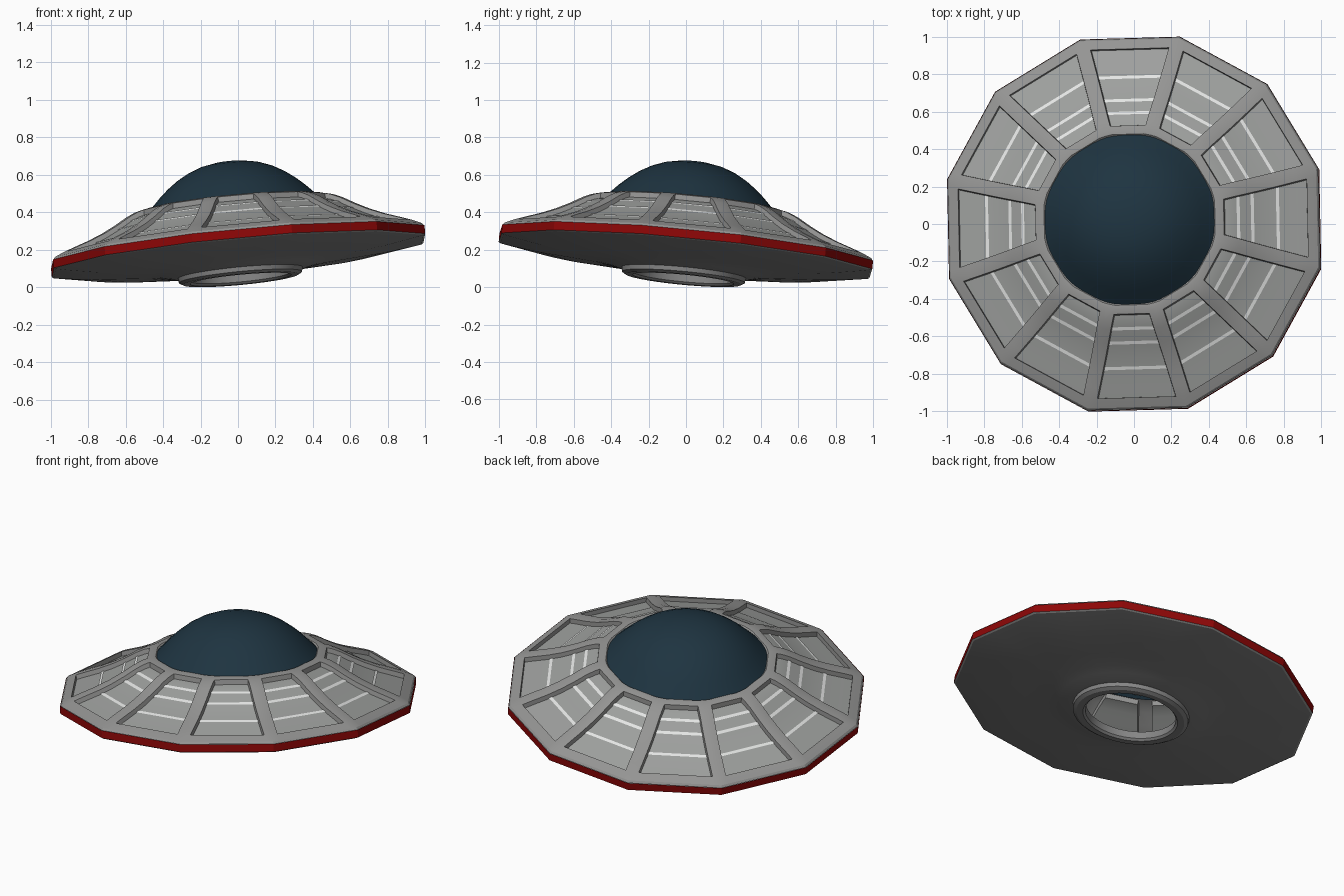
import bpy, bmesh, math
from mathutils import Matrix, Vector

if "Cube" in bpy.data.objects:
    bpy.data.objects.remove(bpy.data.objects["Cube"])

T15 = math.tan(math.radians(15))
RIB = 0.04          # half width of a rib
DROP = 0.028        # panel recess depth
TAPER = 0.003       # slope of the recess walls

# The whole craft leans towards back left
tilt = Vector((0, 0, 1)).rotation_difference(Vector((-0.095, 0.095, 1))).to_matrix().to_4x4()
POSE = Matrix.Translation((0, 0, 0.2)) @ tilt @ Matrix.Rotation(math.radians(1.4), 4, 'Z')


def material(name, rgb):
    m = bpy.data.materials.new(name)
    m.diffuse_color = (*rgb, 1)
    m.use_nodes = True
    m.node_tree.nodes["Principled BSDF"].inputs["Base Color"].default_value = m.diffuse_color
    return m


FRAME = material("hull_grey", (0.30, 0.30, 0.295))
PANEL = material("panel_grey", (0.34, 0.35, 0.34))
STRIPE = material("stripe_white", (0.78, 0.79, 0.78))
RED = material("rim_red", (0.27, 0.002, 0.002))
UNDER = material("underside_grey", (0.235, 0.235, 0.235))
GLASS = material("dome_blue", (0.013, 0.034, 0.052))


def finish(name, bm, mats, angle=20):
    bmesh.ops.remove_doubles(bm, verts=bm.verts, dist=1e-4)
    bm.transform(POSE)
    me = bpy.data.meshes.new(name)
    bm.to_mesh(me)
    bm.free()
    ob = bpy.data.objects.new(name, me)
    bpy.context.collection.objects.link(ob)
    for m in mats:
        me.materials.append(m)
    bpy.ops.object.select_all(action='DESELECT')
    ob.select_set(True)
    bpy.context.view_layer.objects.active = ob
    bpy.ops.object.shade_smooth_by_angle(angle=math.radians(angle))
    return ob


def lathe(name, profile, mat, cols=36):
    """Profile rows are (radius, z, polygon amount): 1 = twelve sided, 0 = round.
    Rows run so that faces point outwards."""
    bm = bmesh.new()
    rings = []
    for r, z, poly in profile:
        ring = []
        for k in range(cols):
            deg = 5 + k * 360 / cols
            a = math.radians(deg)
            off = math.radians((deg + 15) % 30 - 15)
            rad = r * (1 + poly * (1 / math.cos(off) - 1))
            ring.append(bm.verts.new((rad * math.cos(a), rad * math.sin(a), z)))
        rings.append(ring)
    for lo, hi in zip(rings, rings[1:]):
        for k in range(cols):
            j = (k + 1) % cols
            bm.faces.new((lo[k], lo[j], hi[j], hi[k]))
    return finish(name, bm, [mat])


# Upper hull profile: distance to the flat side, height
HULL = [(0.994, 0.014), (0.985, 0.026), (0.935, 0.050), (0.88, 0.071), (0.80, 0.100),
        (0.72, 0.135), (0.65, 0.172), (0.58, 0.214), (0.535, 0.235), (0.505, 0.244)]
OUT, INN = 0.935, 0.505


def height(a):
    for (a0, z0), (a1, z1) in zip(HULL, HULL[1:]):
        if a1 <= a <= a0:
            return z0 + (z1 - z0) * (a - a0) / (a1 - a0)
    return HULL[-1][1]


frame, panels, bars = bmesh.new(), bmesh.new(), bmesh.new()
PO, PI = OUT - TAPER, INN + TAPER
panel_rows = [PO] + [a for a, z in HULL if PI < a < PO] + [PI]

for s in range(12):
    rot = Matrix.Rotation(math.radians(30 * s), 3, 'Z')

    def quad(bm, pts):
        bm.faces.new([bm.verts.new(rot @ Vector(p)) for p in pts])

    def row(a, z):
        w = a * T15
        return [(a, y, z) for y in (-w, RIB - w, w - RIB, w)]

    # ribs and the two cross bands of the frame
    rows = [row(a, z) for a, z in HULL]
    # collar turns from twelve sided to round
    for r, z in ((0.485, 0.252), (0.466, 0.252), (0.452, 0.238)):
        ring = []
        for y in (-INN * T15, RIB - INN * T15, INN * T15 - RIB, INN * T15):
            v = Vector((INN, y, 0)).normalized() * r
            ring.append((v.x, v.y, z))
        rows.append(ring)
    for i in range(len(rows) - 1):
        lo, hi = rows[i], rows[i + 1]
        opening = 2 <= i < len(HULL) - 1
        for c in range(3):
            if not (opening and c == 1):
                quad(frame, (lo[c], lo[c + 1], hi[c + 1], hi[c]))

    # walls of the recess
    def rim(a, sign):
        return (a, sign * (a * T15 - RIB), height(a))

    def floor(a, sign, lift=0.0):
        return (a, sign * (a * T15 - RIB - TAPER), height(a) - DROP + lift)

    for (a0, z0), (a1, z1) in zip(HULL[2:], HULL[3:]):
        b0, b1 = [min(max(a, PI), PO) for a in (a0, a1)]
        quad(frame, (rim(a0, 1), floor(b0, 1), floor(b1, 1), rim(a1, 1)))
        quad(frame, (rim(a0, -1), rim(a1, -1), floor(b1, -1), floor(b0, -1)))
    quad(frame, (rim(OUT, -1), floor(PO, -1), floor(PO, 1), rim(OUT, 1)))
    quad(frame, (rim(INN, 1), floor(PI, 1), floor(PI, -1), rim(INN, -1)))

    # recessed panel
    for a0, a1 in zip(panel_rows, panel_rows[1:]):
        quad(panels, (floor(a0, -1), floor(a0, 1), floor(a1, 1), floor(a1, -1)))

    # pale stripes as thin plates on the panel
    for c in (0.78, 0.650, 0.578):
        a0, a1 = c + 0.008, c - 0.008
        quad(bars, (floor(a0, -1, 0.004), floor(a0, 1, 0.004),
                    floor(a1, 1, 0.004), floor(a1, -1, 0.004)))

finish("hull_frame", frame, [FRAME])
finish("hull_panels", panels, [PANEL])
finish("panel_stripes", bars, [STRIPE])

# Red rim band with a thin grey edge below
lathe("rim_band", [(0.996, -0.031, 1), (0.996, 0.014, 1)], RED)
lathe("rim_lower_edge", [(0.986, -0.037, 1), (0.996, -0.031, 1)], FRAME)

# Underside, flaring down to the ring
lathe("underside", [(0.31, -0.126, 0), (0.36, -0.122, 0), (0.42, -0.109, 0.1), (0.48, -0.099, 0.3),
                    (0.60, -0.087, 0.7), (0.78, -0.069, 1), (0.93, -0.047, 1), (0.986, -0.037, 1)], UNDER)

# Open ring below
lathe("bottom_ring", [(0.26, -0.105, 0), (0.26, -0.148, 0), (0.272, -0.160, 0), (0.31, -0.160, 0),
                      (0.331, -0.148, 0), (0.335, -0.120, 0)], UNDER)

# Dome
lathe("dome", [(0.475, 0.228, 0), (0.455, 0.248, 0), (0.43, 0.272, 0), (0.39, 0.313, 0),
               (0.345, 0.353, 0), (0.29, 0.394, 0), (0.23, 0.428, 0), (0.16, 0.455, 0),
               (0.08, 0.471, 0), (0.0, 0.476, 0)], GLASS)
